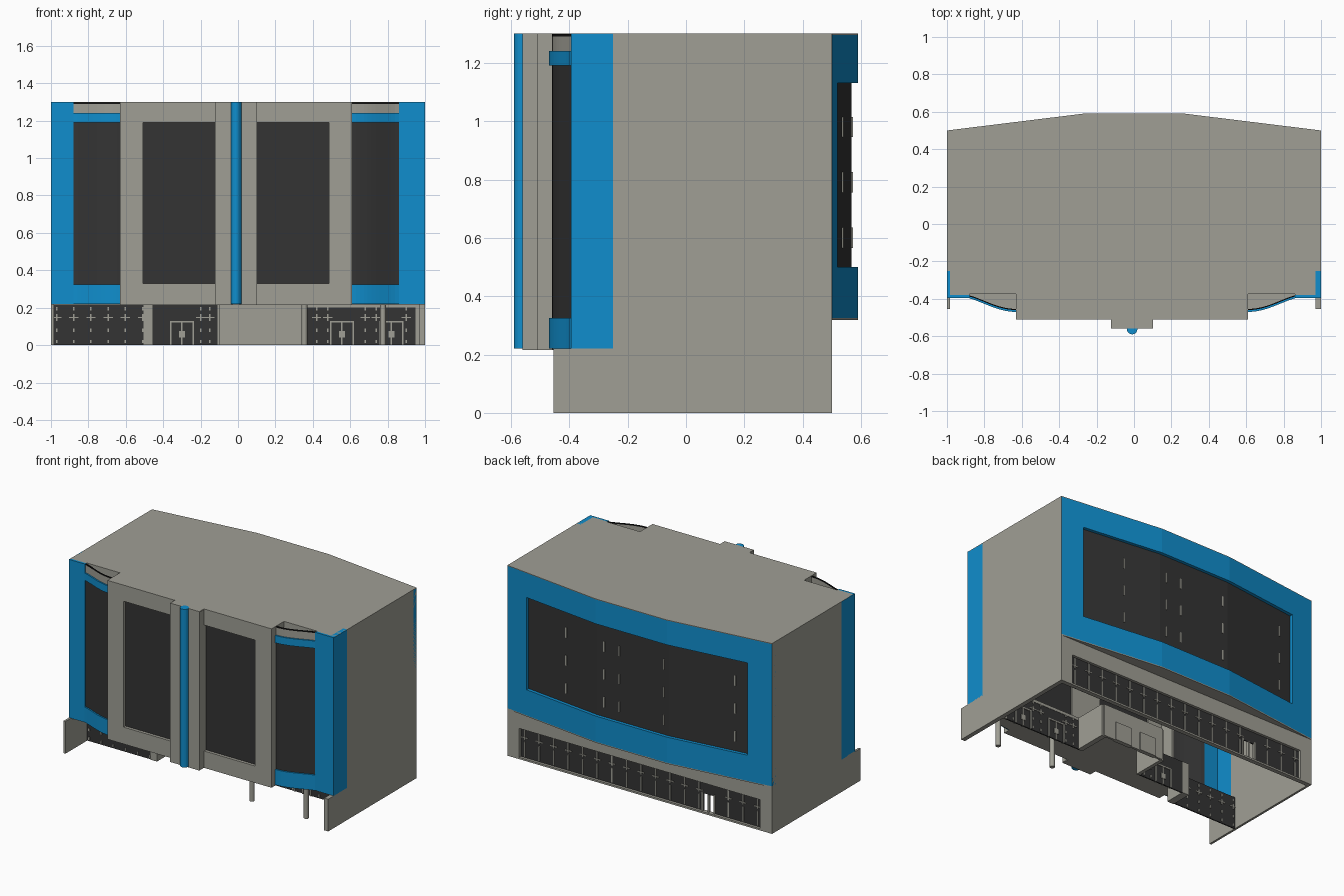
import bpy, bmesh, math

def material(name, rgb):
    m = bpy.data.materials.new(name)
    m.diffuse_color = (*rgb, 1)
    return m

GREY = material("warm grey", (0.35, 0.345, 0.30))
BLUE = material("blue", (0.005, 0.27, 0.61))
DARK = material("dark glass", (0.034, 0.034, 0.034))
BLACK = material("black", (0.006, 0.006, 0.006))

def finish(name, bm, mat):
    bmesh.ops.recalc_face_normals(bm, faces=bm.faces)
    me = bpy.data.meshes.new(name)
    bm.to_mesh(me)
    bm.free()
    me.materials.append(mat)
    ob = bpy.data.objects.new(name, me)
    bpy.context.collection.objects.link(ob)
    return ob

def add_prism(bm, pts, z0, z1):
    lo = [bm.verts.new((x, y, z0)) for x, y in pts]
    hi = [bm.verts.new((x, y, z1)) for x, y in pts]
    bm.faces.new(lo)
    bm.faces.new(hi)
    for i in range(len(pts)):
        j = (i + 1) % len(pts)
        bm.faces.new((lo[i], lo[j], hi[j], hi[i]))

def prism(name, pts, z0, z1, mat):
    bm = bmesh.new()
    add_prism(bm, pts, z0, z1)
    return finish(name, bm, mat)

def boxes(name, items, mat):
    # each item: x0, x1, y0, y1, z0, z1
    bm = bmesh.new()
    for x0, x1, y0, y1, z0, z1 in items:
        add_prism(bm, [(x0, y0), (x1, y0), (x1, y1), (x0, y1)], z0, z1)
    return finish(name, bm, mat)

def ribbon(name, pts, dy0, dy1, z0, z1, mat):
    # wall following a plan curve, between two y offsets
    loop = [(x, y + dy0) for x, y in pts] + [(x, y + dy1) for x, y in reversed(pts)]
    return prism(name, loop, z0, z1, mat)

def cylinder(name, x, y, r, z0, z1, mat, n=16):
    pts = [(x + r * math.cos(2 * math.pi * i / n), y + r * math.sin(2 * math.pi * i / n)) for i in range(n)]
    return prism(name, pts, z0, z1, mat)

C = -0.01      # axis of the front facade
FLOOR, TOP = 0.22, 1.3

def back_y(x):
    return 0.59 if abs(x) < 0.27 else 0.59 - 0.09 * (abs(x) - 0.27) / 0.73

def bay_curve(s):
    pts = []
    for i in range(13):
        t = i / 12
        pts.append((C + s * (0.87 - 0.25 * t), -0.388 - 0.072 * math.sin(math.pi / 2 * t) ** 1.25))
    return pts

# side walls: grey storeys with a blue front strip
for side, x0, x1 in (("right", 0.97, 1.0), ("left", -1.0, -0.985)):
    boxes(side + "_wall", [(x0, x1, -0.455, 0.5, 0, FLOOR), (x0, x1, -0.25, 0.5, FLOOR, 1.297)], GREY)
    boxes(side + "_blue_strip", [(x0, x1, -0.395, -0.25, FLOOR, TOP)], BLUE)

# roof sheet
roof = [(-1, 0.5), (-0.27, 0.59), (0.27, 0.59), (1, 0.5), (1, -0.38), (0.86, -0.38),
        (0.86, -0.375), (0.61, -0.375), (0.61, -0.51), (0.1, -0.51), (0.1, -0.56),
        (-0.12, -0.56), (-0.12, -0.51), (-0.63, -0.51), (-0.63, -0.375), (-0.88, -0.375),
        (-0.88, -0.38), (-1, -0.38)]
prism("roof", roof, 1.296, TOP, GREY)

# blue front corner strips
boxes("front_corner_strips", [(-1, -0.88, -0.395, -0.38, FLOOR, TOP), (0.86, 1, -0.395, -0.38, FLOOR, TOP)], BLUE)

# curved bays
for s, side in ((1, "right"), (-1, "left")):
    c = bay_curve(s)
    ribbon(side + "_bay_glass", c, 0, 0.01, 0.3, 1.2, DARK)
    ribbon(side + "_bay_lower_band", c, -0.01, 0.01, FLOOR, 0.325, BLUE)
    ribbon(side + "_bay_upper_band", c, -0.01, 0.01, 1.19, 1.24, BLUE)
    ribbon(side + "_bay_parapet", c, 0, 0.006, 1.24, 1.29, GREY)
    ribbon(side + "_bay_cap", c, 0, 0.006, 1.29, 1.298, BLACK)
    prism(side + "_bay_roof", c + [(c[-1][0], -0.37), (c[0][0], -0.37)], 1.235, 1.245, GREY)
    a, b = sorted((c[0][0], c[-1][0]))
    boxes(side + "_bay_back_wall", [(a, b, -0.375, -0.367, 1.24, 1.297)], GREY)

# centre block: frame around two tall windows, with return walls
F0, F1 = -0.51, -0.47
boxes("centre_frame", [
    (-0.63, -0.508, F0, F1, FLOOR, 1.297), (0.487, 0.61, F0, F1, FLOOR, 1.297),
    (-0.508, 0.487, F0, F1, FLOOR, 0.33), (-0.508, 0.487, F0, F1, 1.19, 1.297),
    (-0.63, -0.615, F1, -0.37, FLOOR, 1.297), (0.595, 0.61, F1, -0.37, FLOOR, 1.297)], GREY)
boxes("centre_windows", [(-0.508, -0.12, -0.49, -0.48, 0.33, 1.19), (0.1, 0.487, -0.49, -0.48, 0.33, 1.19)], DARK)
boxes("centre_pilaster", [(-0.123, 0.102, -0.56, -0.47, FLOOR, 1.298)], GREY)
cylinder("blue_tube", C, -0.562, 0.028, FLOOR, TOP, BLUE, 20)

# rear blue frame following the faceted back
def back_line(a, b):
    return [(x, back_y(x)) for x in sorted([a, b] + [k for k in (-0.27, 0.27) if a < k < b])]

ribbon("rear_frame_top", back_line(-1, 1), 0, -0.035, 1.13, 1.298, BLUE)
ribbon("rear_frame_bottom", back_line(-1, 1), 0, -0.035, 0.325, 0.5, BLUE)
ribbon("rear_frame_left", back_line(-1, -0.83), 0, -0.035, 0.5, 1.13, BLUE)
ribbon("rear_frame_right", back_line(0.84, 1), 0, -0.035, 0.5, 1.13, BLUE)
ribbon("rear_glass", back_line(-0.84, 0.85), -0.022, -0.032, 0.49, 1.14, DARK)
boxes("rear_glass_ticks", [(x - 0.005, x + 0.005, back_y(x) - 0.03, back_y(x) - 0.018, z - 0.035, z + 0.035)
      for x in (0.53, 0.22, 0.106, -0.23, -0.73) for z in (0.6, 0.79, 0.98)], GREY)
prism("rear_soffit", back_line(-1, 1) + [(1, 0.47), (-1, 0.47)], 0.318, 0.326, GREY)

# rear ground floor wall and glazing
boxes("rear_ground_frame", [(-1, -0.91, 0.47, 0.5, 0, 0.32), (0.91, 1, 0.47, 0.5, 0, 0.32),
      (-0.91, 0.91, 0.47, 0.5, 0.21, 0.32), (-0.91, 0.91, 0.47, 0.5, 0, 0.012)], GREY)
boxes("rear_ground_glass", [(-0.91, -0.55, 0.475, 0.482, 0, 0.21), (-0.47, 0.91, 0.475, 0.482, 0, 0.21),
      (-0.55, -0.47, 0.475, 0.482, 0.13, 0.21)], DARK)
bars = [(-0.56, -0.55, 0.47, 0.488, 0, 0.14), (-0.47, -0.46, 0.47, 0.488, 0, 0.14),
        (-0.515, -0.505, 0.47, 0.488, 0, 0.13)]
for i in range(17):
    x = -0.88 + i * 0.11
    if abs(x + 0.51) > 0.06:
        bars += [(x - 0.004, x + 0.004, 0.47, 0.487, 0.02, 0.12), (x - 0.004, x + 0.004, 0.47, 0.487, 0.135, 0.205),
                 (x - 0.025, x + 0.025, 0.47, 0.487, 0.146, 0.152)]
boxes("rear_ground_mullions", bars, GREY)

# soffit over the recessed front entrance
soffit = [(-1, -0.39)] + bay_curve(-1) + [(-0.63, -0.51), (-0.12, -0.51), (-0.12, -0.56), (0.1, -0.56),
         (0.1, -0.51), (0.61, -0.51)] + bay_curve(1)[::-1] + [(1, -0.39), (1, -0.09), (0.36, -0.09),
         (0.36, 0.14), (-0.1, 0.14), (-0.1, -0.09), (-0.47, -0.09), (-0.47, -0.22), (-1, -0.22)]
prism("front_soffit", soffit, 0.215, 0.225, GREY)

# front ground floor glazing, entrance walls and doors
boxes("front_ground_glass", [(-0.99, -0.5, -0.22, -0.212, 0, FLOOR), (-0.46, -0.11, -0.09, -0.082, 0, FLOOR),
      (0.36, 0.955, -0.09, -0.082, 0, 0.2)], DARK)
boxes("entrance_walls", [(-0.505, -0.455, -0.225, -0.08, 0, FLOOR), (-0.12, -0.095, -0.09, 0.14, 0, FLOOR),
      (0.34, 0.375, -0.09, 0.14, 0, FLOOR), (-0.1, 0.36, 0.135, 0.15, 0, FLOOR),
      (0.36, 0.975, -0.092, -0.08, 0.2, FLOOR), (0.95, 0.975, -0.092, -0.08, 0, FLOOR)], GREY)
boxes("entrance_doors", [(a, a + 0.125, 0.128, 0.157, 0, 0.125) for a in (-0.045, 0.15)], GREY)

# small cross mullions and door frames on the front glazing
def crosses(x0, x1, y, step):
    out, x = [], x0
    while x < x1:
        out += [(x - 0.004, x + 0.004, y - 0.005, y + 0.013, 0.13, 0.165),
                (x - 0.025, x + 0.025, y - 0.005, y + 0.013, 0.144, 0.151)]
        out += [(x - 0.004, x + 0.004, y - 0.005, y + 0.013, z, z + 0.018) for z in (0.01, 0.07, 0.185)]
        x += step
    return out

def door(x, y):
    out = [(x + d - 0.004, x + d + 0.004, y - 0.006, y + 0.014, 0, 0.13) for d in (-0.06, 0, 0.06)]
    out += [(x - 0.06, x + 0.06, y - 0.006, y + 0.014, 0.122, 0.13),
            (x - 0.016, x + 0.016, y - 0.006, y + 0.014, 0.04, 0.075)]
    return out

boxes("front_mullions", crosses(-0.97, -0.51, -0.22, 0.092) + crosses(-0.2, -0.12, -0.09, 0.05)
      + crosses(0.42, 0.5, -0.09, 0.06) + crosses(0.68, 0.8, -0.09, 0.06) + crosses(0.9, 0.95, -0.09, 0.06)
      + door(-0.3, -0.09) + door(0.555, -0.09) + door(0.82, -0.09), GREY)

# free-standing columns
cylinder("column_inner", 0.355, -0.355, 0.016, 0, FLOOR, GREY)
cylinder("column_outer", 0.775, -0.37, 0.016, 0, FLOOR, GREY)
